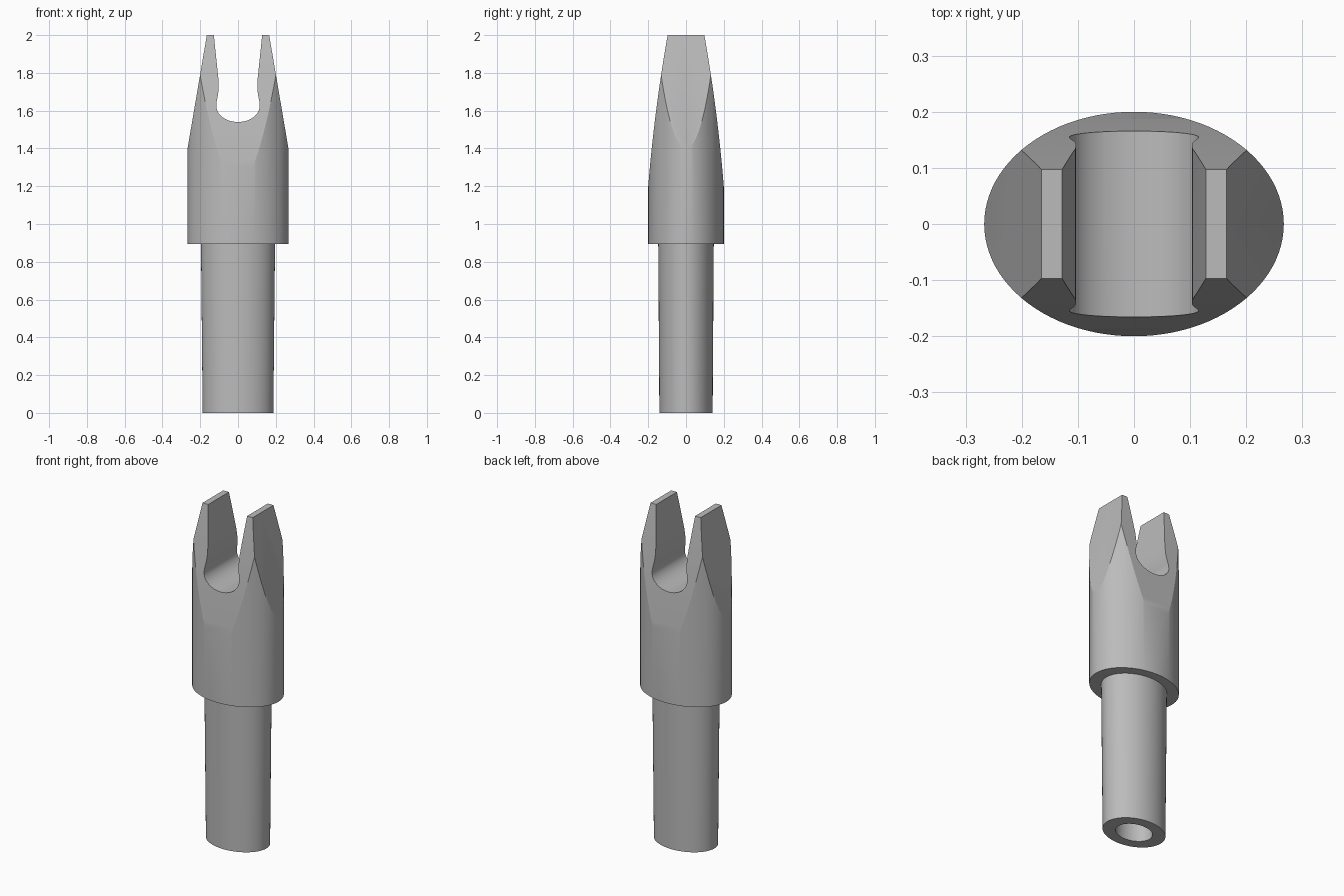
import bpy, bmesh, math

if "Cube" in bpy.data.objects:
    bpy.data.objects.remove(bpy.data.objects["Cube"], do_unlink=True)

grey = bpy.data.materials.new("plain grey")
grey.use_nodes = True
COLOUR = (0.5, 0.5, 0.5, 1)
grey.diffuse_color = COLOUR
grey.node_tree.nodes["Principled BSDF"].inputs["Base Color"].default_value = COLOUR


def make_object(name, bm):
    bmesh.ops.recalc_face_normals(bm, faces=bm.faces)
    mesh = bpy.data.meshes.new(name)
    bm.to_mesh(mesh)
    bm.free()
    mesh.materials.append(grey)
    obj = bpy.data.objects.new(name, mesh)
    bpy.context.collection.objects.link(obj)
    return obj


def elliptical_loft(name, sections, sides=96):
    """Closed skin through ellipses given as (x radius, y radius, height)."""
    bm = bmesh.new()
    rings = []
    for rx, ry, z in sections:
        angles = [math.tau * i / sides for i in range(sides)]
        rings.append([bm.verts.new((rx * math.cos(a), ry * math.sin(a), z)) for a in angles])
    for low, high in zip(rings, rings[1:]):
        for i in range(sides):
            j = (i + 1) % sides
            bm.faces.new((low[i], low[j], high[j], high[i]))
    bm.faces.new(rings[0])
    bm.faces.new(rings[-1])
    return make_object(name, bm)


def symmetric_prism(name, half_outline, along):
    """Mirror a (half width, height) outline and extrude it along x or y."""
    outline = half_outline + [(-w, z) for w, z in reversed(half_outline) if w > 0]
    bm = bmesh.new()
    place = (lambda w, d, z: (w, d, z)) if along == "y" else (lambda w, d, z: (d, w, z))
    face = bm.faces.new([bm.verts.new(place(w, -1, z)) for w, z in outline])
    moved = bmesh.ops.extrude_face_region(bm, geom=[face])["geom"]
    bmesh.ops.translate(bm, vec=place(0, 2, 0),
                        verts=[v for v in moved if isinstance(v, bmesh.types.BMVert)])
    obj = make_object(name, bm)
    obj.hide_render = True
    return obj


# Hollow shaft, shoulder and head in one skin, from the bore's end outwards
nock = elliptical_loft("nock", [
    (0.11, 0.083, 0.85), (0.11, 0.083, 0),
    (0.187, 0.141, 0), (0.196, 0.147, 0.895),
    (0.267, 0.2, 0.895), (0.267, 0.2, 2.1)])

# Flat tapers on the left and right
side_taper = symmetric_prism(
    "side_taper", [(0.4, -0.2), (0.4, 1.4), (0.267, 1.4), (0.165, 2)], "y")

# Gently curved tapers on the front and back
curve = [(0.2 - 0.0805 * t - 0.06 * t * t, 1.2 + t) for t in (i * 0.05 for i in range(17))]
front_taper = symmetric_prism("front_taper", [(0.4, -0.2), (0.4, 1.2)] + curve, "x")

# String slot: flared mouth, narrow throat and rounded seat
seat = [(0.115 * math.sin(a), 1.625 - 0.085 * math.cos(a))
        for a in (math.pi / 2 * i / 16 for i in range(17))]
slot = symmetric_prism(
    "string_slot",
    seat + [(0.114, 1.645), (0.110, 1.665), (0.105, 1.69), (0.103, 1.72),
            (0.104, 1.77), (0.128, 2), (0.139, 2.1)], "y")

for cutter, operation in ((side_taper, "INTERSECT"), (front_taper, "INTERSECT"),
                          (slot, "DIFFERENCE")):
    mod = nock.modifiers.new(cutter.name, "BOOLEAN")
    mod.object, mod.operation, mod.solver = cutter, operation, "EXACT"

bpy.ops.object.select_all(action="DESELECT")
bpy.context.view_layer.objects.active = nock
nock.select_set(True)
for mod in list(nock.modifiers):
    bpy.ops.object.modifier_apply(modifier=mod.name)
for cutter in (side_taper, front_taper, slot):
    bpy.data.objects.remove(cutter, do_unlink=True)
bpy.ops.object.shade_smooth_by_angle(angle=math.radians(14))
